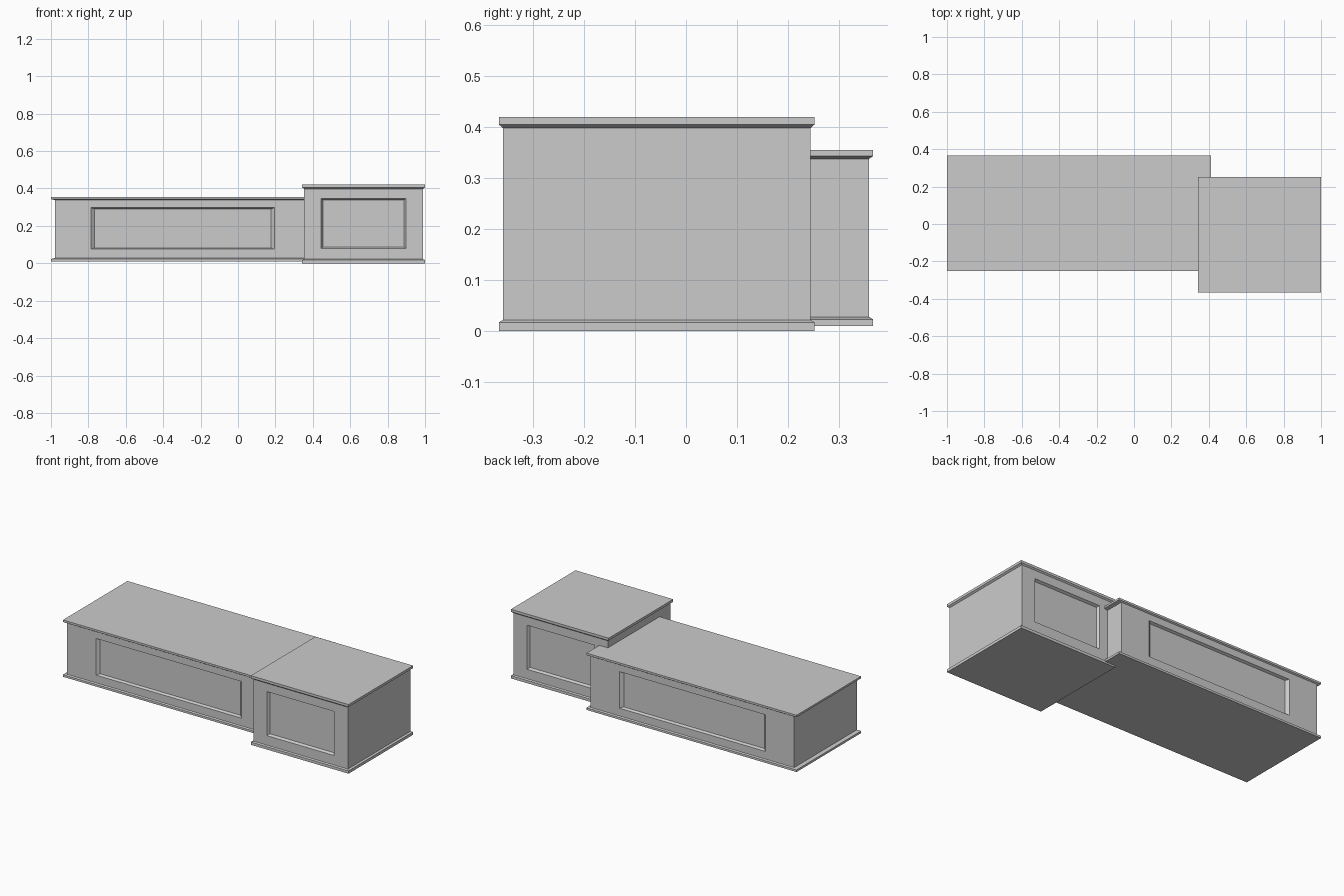
import bpy, bmesh

if "Cube" in bpy.data.objects:
    bpy.data.objects.remove(bpy.data.objects["Cube"])


def rect(bm, x0, x1, y0, y1, z):
    return [bm.verts.new((x, y, z)) for x, y in ((x0, y0), (x1, y0), (x1, y1), (x0, y1))]


def bridge(bm, a, b, skip=()):
    for i in range(4):
        if i not in skip:
            j = (i + 1) % 4
            bm.faces.new((a[i], a[j], b[j], b[i]))


def panelled_block(name, xs, ys, levels, over, panel, inset):
    """Pedestal with flared base and cornice, and sunken panels front and back."""
    bm = bmesh.new()
    x0, x1 = xs
    y0, y1 = ys
    ox, oy = over
    slab = (x0, x1, y0, y1)
    body = (x0 + ox, x1 - ox, y0 + oy, y1 - oy)
    # Stacked outline: base slab, body, cornice slab
    shapes = (slab, slab, body, body, slab, slab)
    rings = [rect(bm, *s, z) for s, z in zip(shapes, levels)]
    for k in range(5):
        bridge(bm, rings[k], rings[k + 1], skip=(0, 2) if k == 2 else ())
    bm.faces.new(rings[0])
    bm.faces.new(rings[-1])

    # Sunken panels with sloped borders
    px0, px1, pz0, pz1 = panel
    sx, sz, depth = inset
    low, high = rings[2], rings[3]
    for i, j, y, inward in ((0, 1, body[2], 1), (3, 2, body[3], -1)):
        outer = [low[i], low[j], high[j], high[i]]

        def loop(dx, dz, yy):
            return [bm.verts.new((x, yy, z)) for x, z in (
                (px0 + dx, pz0 + dz), (px1 - dx, pz0 + dz),
                (px1 - dx, pz1 - dz), (px0 + dx, pz1 - dz))]

        rim = loop(0, 0, y)
        floor = loop(sx, sz, y + inward * depth)
        bridge(bm, outer, rim)
        bridge(bm, rim, floor)
        bm.faces.new(floor)

    bmesh.ops.recalc_face_normals(bm, faces=bm.faces)
    mesh = bpy.data.meshes.new(name)
    bm.to_mesh(mesh)
    bm.free()
    obj = bpy.data.objects.new(name, mesh)
    bpy.context.collection.objects.link(obj)
    return obj


# Long low block, set back
panelled_block("long_block", (-1.0, 0.412), (-0.252, 0.367),
               (0.01, 0.023, 0.028, 0.338, 0.343, 0.355),
               (0.022, 0.008), (-0.785, 0.195, 0.075, 0.297), (0.018, 0.007, 0.015))

# Short taller block, set forward
panelled_block("short_block", (0.343, 1.0), (-0.367, 0.252),
               (0.0, 0.017, 0.022, 0.398, 0.405, 0.42),
               (0.011, 0.008), (0.445, 0.898, 0.08, 0.347), (0.01, 0.008, 0.015))
